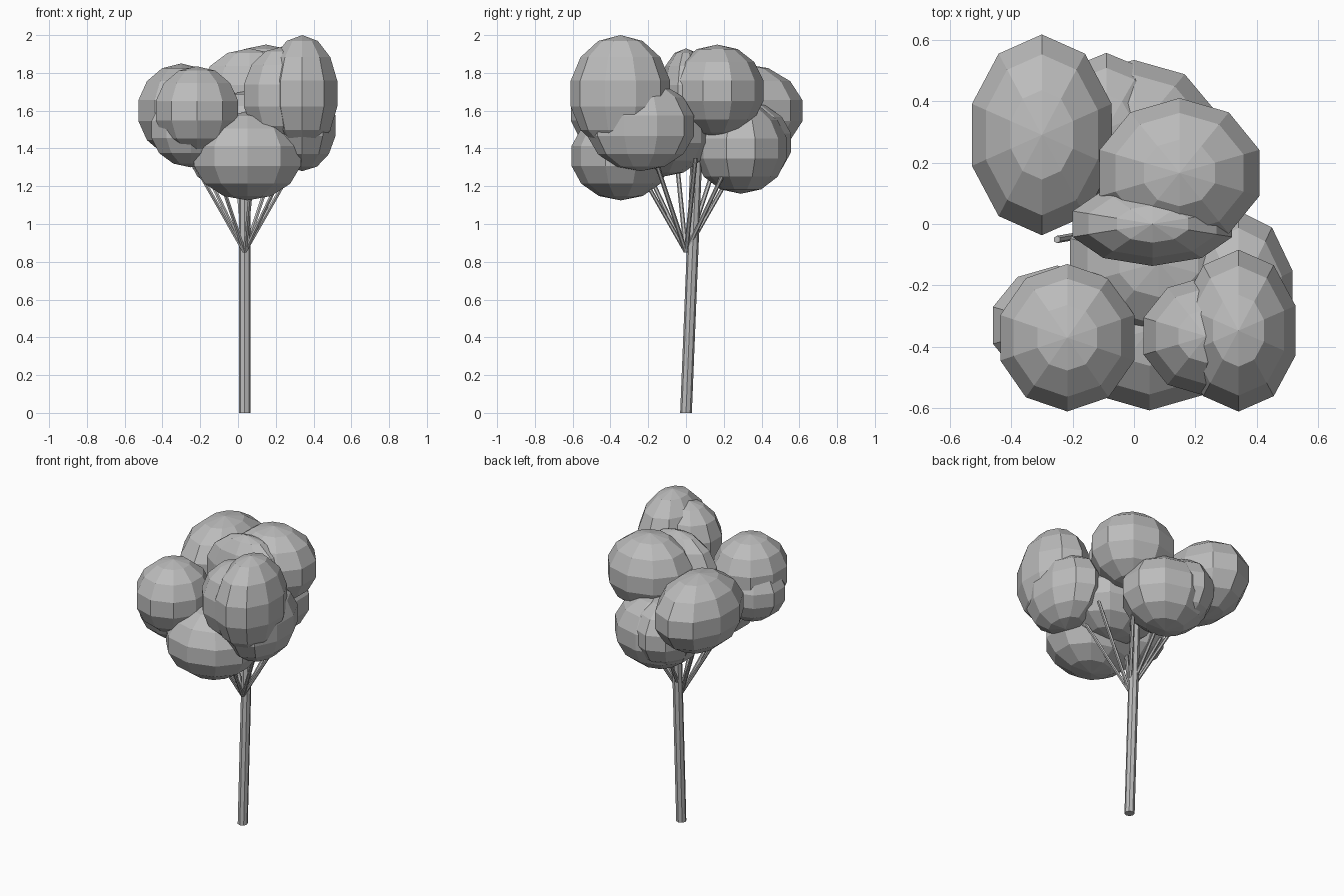
import bpy, bmesh, math
from mathutils import Vector

cube = bpy.data.objects.get("Cube")
if cube:
    bpy.data.objects.remove(cube)

grey = bpy.data.materials.new("plain_grey")
grey.use_nodes = True
colour = (0.5, 0.5, 0.5, 1)
grey.diffuse_color = colour
grey.node_tree.nodes["Principled BSDF"].inputs["Base Color"].default_value = colour


def finish(name, bm):
    mesh = bpy.data.meshes.new(name)
    bm.to_mesh(mesh)
    bm.free()
    mesh.materials.append(grey)
    obj = bpy.data.objects.new(name, mesh)
    bpy.context.collection.objects.link(obj)
    return obj


def foliage(name, centre, radii):
    """Faceted ellipsoid clump of leaves."""
    bm = bmesh.new()
    bmesh.ops.create_uvsphere(bm, u_segments=10, v_segments=7, radius=1)
    bmesh.ops.scale(bm, vec=radii, verts=bm.verts)
    bmesh.ops.translate(bm, vec=centre, verts=bm.verts)
    return finish(name, bm)


def stem(name, start, end, radius, sides):
    """Straight prism with level ends, sheared from start to end."""
    start, end = Vector(start), Vector(end)
    bm = bmesh.new()
    bmesh.ops.create_cone(bm, cap_ends=True, segments=sides,
                          radius1=radius, radius2=radius, depth=1)
    for v in bm.verts:
        along = start.lerp(end, v.co.z + 0.5)
        v.co = along + Vector((v.co.x, v.co.y, 0))
    return finish(name, bm)


# Trunk, leaning slightly backwards
stem("trunk", (0.035, 0, 0), (0.035, 0.055, 1.36), 0.031, 8)

# Thin branches fanning out from the fork
fork = Vector((0.035, 0, 0.85))
for i in range(8):
    a = math.radians(190 + i * 45)
    tip = fork + Vector((0.29 * math.cos(a), 0.29 * math.sin(a), 0.5))
    stem(f"branch_{i + 1}", fork, tip, 0.012, 6)

# Leaf clumps: name, centre, radii
clumps = [
    ("back_right_clump", (-0.30, 0.29, 1.60), (0.245, 0.335, 0.25)),
    ("front_right_clump", (-0.217, -0.37, 1.60), (0.235, 0.246, 0.235)),
    ("front_right_low_clump", (-0.25, -0.33, 1.50), (0.225, 0.20, 0.20)),
    ("front_low_clump", (0.05, -0.345, 1.36), (0.305, 0.268, 0.235)),
    ("front_left_clump", (0.34, -0.347, 1.69), (0.20, 0.27, 0.31)),
    ("front_left_inner_clump", (0.235, -0.365, 1.68), (0.22, 0.20, 0.26)),
    ("left_clump", (0.34, -0.24, 1.52), (0.19, 0.29, 0.24)),
    ("back_left_clump", (0.148, 0.166, 1.705), (0.28, 0.25, 0.245)),
    ("back_low_clump", (0.0, 0.29, 1.40), (0.288, 0.25, 0.24)),
    ("back_inner_clump", (-0.09, 0.31, 1.43), (0.20, 0.253, 0.22)),
    ("top_clump", (0.06, 0.0, 1.68), (0.28, 0.14, 0.25)),
    ("middle_clump", (0.08, -0.125, 1.48), (0.31, 0.26, 0.23)),
]
for clump in clumps:
    foliage(*clump)
